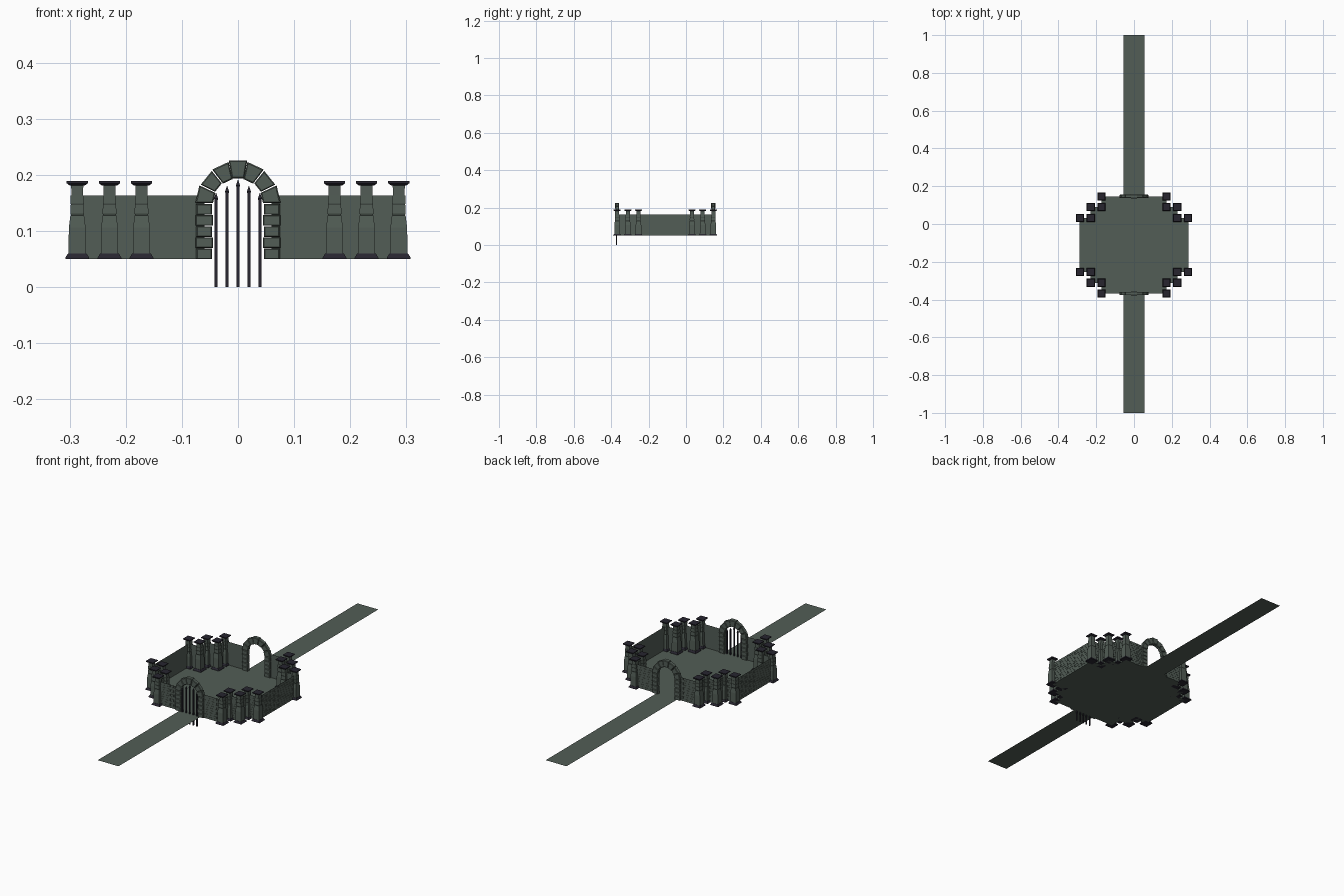
import bpy, bmesh, math
from mathutils import Vector, Matrix

if "Cube" in bpy.data.objects:
    bpy.data.objects.remove(bpy.data.objects["Cube"])

CY = -0.111            # courtyard centre in y
FLOOR, WALL_TOP = 0.05, 0.163
A, B, C = 0.172, 0.229, 0.2865      # stepped corner coordinates in x
P, Q, R = 0.257, 0.200, 0.143       # matching offsets in y


def material(name, rgb):
    m = bpy.data.materials.new(name)
    m.diffuse_color = (*rgb, 1)
    m.use_nodes = True
    m.node_tree.nodes["Principled BSDF"].inputs["Base Color"].default_value = m.diffuse_color
    return m


STONE = material("grey green stone", (0.085, 0.110, 0.093))
DARK = material("dark iron", (0.020, 0.018, 0.028))


def finish(bm, name, mats, fix=True):
    if fix:
        bmesh.ops.recalc_face_normals(bm, faces=bm.faces)
    me = bpy.data.meshes.new(name)
    bm.to_mesh(me)
    bm.free()
    for m in mats:
        me.materials.append(m)
    ob = bpy.data.objects.new(name, me)
    bpy.context.collection.objects.link(ob)
    return ob


def loft(bm, rings, mat=0):
    """Closed solid through a list of point rings."""
    vs = [[bm.verts.new(p) for p in r] for r in rings]
    n = len(vs[0])
    fs = [bm.faces.new(vs[0][::-1]), bm.faces.new(vs[-1])]
    for a, b in zip(vs, vs[1:]):
        for i in range(n):
            j = (i + 1) % n
            fs.append(bm.faces.new((a[i], a[j], b[j], b[i])))
    for f in fs:
        f.material_index = mat


def square(x, y, h, z):
    return [(x - h, y - h, z), (x + h, y - h, z), (x + h, y + h, z), (x - h, y + h, z)]


# stepped wall line: right half, from the back gate round to the front gate
quarter = [(0.06, P), (A, P), (A, Q), (B, Q), (B, R), (C, R)]
half = [(x, CY + y) for x, y in quarter] + [(x, CY - y) for x, y in reversed(quarter)]

# floor
bm = bmesh.new()
outline = half[1:-1] + [(-x, y) for x, y in reversed(half[1:-1])]
bm.faces.new([bm.verts.new((x, y, FLOOR)) for x, y in reversed(outline)])
finish(bm, "courtyard_floor", [STONE], False)

# roads
for name, y0, y1 in (("front_road", -1, CY - P), ("back_road", CY + P, 1)):
    bm = bmesh.new()
    bm.faces.new([bm.verts.new((x, y, FLOOR)) for x, y in
                  ((-0.056, y0), (0.056, y0), (0.056, y1), (-0.056, y1))])
    finish(bm, name, [STONE], False)

# walls with thin raised brick courses on the outside
walls, bricks = bmesh.new(), bmesh.new()
for s in (1, -1):
    for (x0, y0), (x1, y1) in zip(half, half[1:]):
        a, b = Vector((s * x0, y0, 0)), Vector((s * x1, y1, 0))
        if s < 0:
            a, b = b, a
        d = b - a
        n = Vector((-d.y, d.x, 0)).normalized()      # outward side
        lo, hi = Vector((0, 0, FLOOR)), Vector((0, 0, WALL_TOP))
        walls.faces.new([walls.verts.new(v) for v in (b + lo, a + lo, a + hi, b + hi)])
        rows, count = 10, max(2, round(d.length / 0.02))
        rh, w = (WALL_TOP - FLOOR) / rows, d.length / count
        u = d.normalized()
        for r in range(rows):
            for i in range(count):
                t0 = i * w + (w * 0.5 if r % 2 else 0) + 0.0004
                t1 = min(t0 + w - 0.0008, d.length)
                z0, z1 = FLOOR + r * rh + 0.0004, FLOOR + (r + 1) * rh - 0.0004
                rings = [[a + u * t + n * o + Vector((0, 0, z)) for t, z in
                          ((t0, z0), (t1, z0), (t1, z1), (t0, z1))] for o in (0, 0.0008)]
                loft(bricks, rings)
finish(walls, "stepped_walls", [STONE], False)
finish(bricks, "brick_courses", [STONE])

# pillars on every corner of the stepped wall
bm = bmesh.new()
profile = [  # (material, [(half width, z), ...])
    (1, [(0.0213, 0.050), (0.0210, 0.053), (0.0165, 0.060)]),
    (0, [(0.0155, 0.059), (0.0150, 0.106), (0.0122, 0.128)]),
    (0, [(0.0108, 0.128), (0.0124, 0.131), (0.0118, 0.146)]),
    (0, [(0.0105, 0.146), (0.0120, 0.149), (0.0118, 0.163)]),
    (0, [(0.0105, 0.163), (0.0108, 0.184)]),
    (1, [(0.0135, 0.181), (0.0188, 0.185), (0.0188, 0.189)]),
]
for x, y in half[1:-1]:
    for s in (1, -1):
        for mat, pts in profile:
            loft(bm, [square(s * x, y, h, z) for h, z in pts], mat)
finish(bm, "corner_pillars", [STONE, DARK])


# gate arches built from separate bevelled stones
def stone(bm, pts, y, depth):
    c = sum((Vector(p) for p in pts), Vector((0, 0))) / 4
    small = [c + (Vector(p) - c) * 0.86 for p in pts]
    e = depth / 2
    loft(bm, [[(p[0], y + o, p[1]) for p in ring] for ring, o in
              ((small, -e), (pts, -e * 0.75), (pts, e * 0.75), (small, e))])


def arch(name, y):
    bm = bmesh.new()
    spring, rin, rout, rows = 0.149, 0.046, 0.0745, 5
    hgt = (spring - FLOOR) / rows
    key = math.radians(12)
    for s in (1, -1):
        for i in range(rows):                        # jamb stones
            g = 0.0015 if i % 2 else 0
            x0, x1 = s * (rin - g), s * (rout + g)
            z0, z1 = FLOOR + i * hgt, FLOOR + (i + 1) * hgt - 0.001
            stone(bm, [(x0, z0), (x1, z0), (x1, z1), (x0, z1)], y, 0.018)
        step = (math.pi / 2 - key) / 3
        for i in range(3):                           # wedge stones
            g = 0 if i % 2 else 0.0015
            a0, a1 = i * step + 0.015, (i + 1) * step - 0.015
            stone(bm, [(s * r * math.cos(a), spring + r * math.sin(a)) for r, a in
                       ((rin - g, a0), (rout + g, a0), (rout + g, a1), (rin - g, a1))],
                  y, 0.018)
    stone(bm, [(-0.011, 0.194), (0.011, 0.194), (0.0165, 0.226), (-0.0165, 0.226)], y, 0.022)
    finish(bm, name, [STONE])


arch("front_arch", CY - P)
arch("back_arch", CY + P)

# iron gate bars with spear tips in the front arch
bm = bmesh.new()
for x, top in ((-0.039, 0.168), (-0.0195, 0.180), (0, 0.191), (0.0195, 0.180), (0.039, 0.168)):
    loft(bm, [square(x, CY - P - 0.003, h, z) for h, z in
              ((0.0027, 0), (0.0027, top - 0.013), (0.0036, top - 0.010), (0.0003, top))])
finish(bm, "gate_bars", [DARK])
